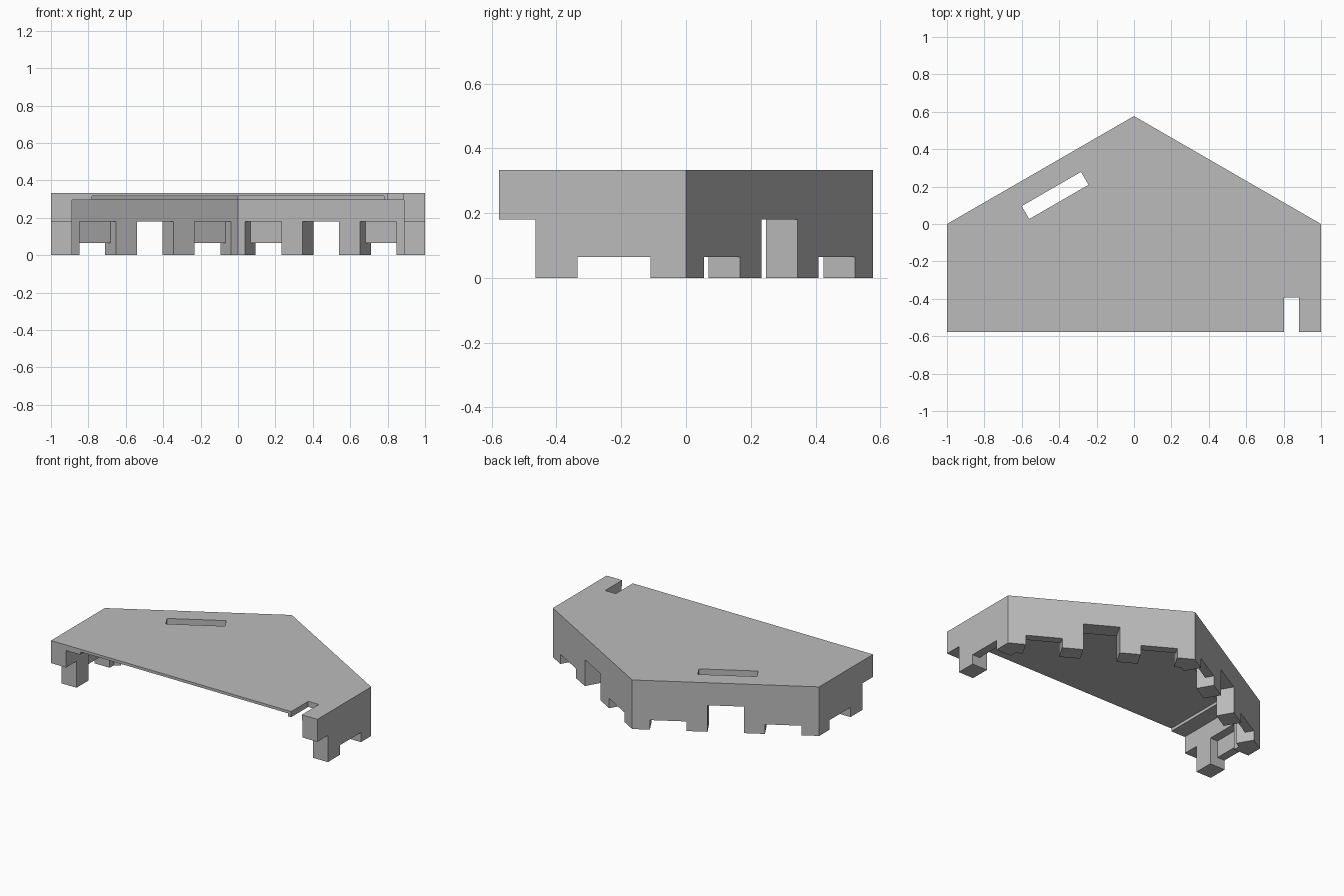
import bpy
import bmesh
from mathutils import Vector

cube = bpy.data.objects.get("Cube")
if cube:
    bpy.data.objects.remove(cube, do_unlink=True)

APEX = 0.577      # half depth of the roof plan
HEIGHT = 0.333
WALL = 0.113
COS30, SIN30 = 0.866, 0.5

grey = bpy.data.materials.new("light grey")
grey.use_nodes = True
colour = (0.5, 0.5, 0.5, 1)
grey.diffuse_color = colour
grey.node_tree.nodes["Principled BSDF"].inputs["Base Color"].default_value = colour


def prism(name, plan, z0, z1):
    """Extrude a flat plan between two heights."""
    bm = bmesh.new()
    face = bm.faces.new([bm.verts.new((x, y, z0)) for x, y in plan])
    top = bmesh.ops.extrude_face_region(bm, geom=[face])["geom"]
    for v in top:
        if isinstance(v, bmesh.types.BMVert):
            v.co.z = z1
    bmesh.ops.recalc_face_normals(bm, faces=bm.faces)
    mesh = bpy.data.meshes.new(name)
    bm.to_mesh(mesh)
    bm.free()
    obj = bpy.data.objects.new(name, mesh)
    bpy.context.collection.objects.link(obj)
    return obj


def house_plan(inset, front):
    """Five-sided plan, moved inwards by the inset on the walled sides."""
    side, corner = 1 - inset, -inset * SIN30 / COS30
    return [(-side, front), (side, front), (side, corner),
            (0, APEX - inset / COS30), (-side, corner)]


shell = prism("half_hexagon_shell", house_plan(0, -APEX), 0, HEIGHT)
shell.data.materials.append(grey)


def cut(plan, z0, z1):
    cutter = prism("cutter", plan, z0, z1)
    cutter.hide_render = True
    mod = shell.modifiers.new("cut", "BOOLEAN")
    mod.operation = "DIFFERENCE"
    mod.solver = "EXACT"
    mod.object = cutter
    bpy.context.view_layer.objects.active = shell
    bpy.ops.object.modifier_apply(modifier=mod.name)
    bpy.data.objects.remove(cutter, do_unlink=True)


def wall_cut(mirror, slanted, along, depth, z0, z1):
    """Cut a box given by distance along a wall and depth behind its face."""
    run = Vector((-COS30, SIN30)) if slanted else Vector((0, -1))
    inward = Vector((-SIN30, -COS30)) if slanted else Vector((-1, 0))
    plan = []
    for s, d in ((0, 0), (1, 0), (1, 1), (0, 1)):
        p = Vector((1, 0)) + run * along[s] + inward * depth[d]
        plan.append((p.x * mirror, p.y))
    cut(plan, z0, z1)


# Hollow interior with a thicker rim under the roof
cut(house_plan(WALL, -0.8), -0.1, 0.295)
cut(house_plan(0.22, -0.8), 0.2, 0.315)

# Notches along the wall bottoms
THROUGH = (-0.05, 0.13)
RECESS = (0.056, 0.13)
for mirror in (1, -1):
    for slanted in (True, False):
        wall_cut(mirror, slanted, (0.465, 0.69), THROUGH, -0.1, 0.18)
        low = [(0.11, 0.335)]
        if slanted:
            low.append((0.82, 1.045))
        for along in low:
            wall_cut(mirror, slanted, along, THROUGH, -0.1, 0.065)
            wall_cut(mirror, slanted, along, RECESS, -0.1, 0.18)

# Slots through the roof
SLOT = (0.117, 0.197)
wall_cut(-1, True, (0.394, 0.76), SLOT, 0.25, 0.4)
wall_cut(1, False, (0.394, 0.7), SLOT, 0.25, 0.4)
